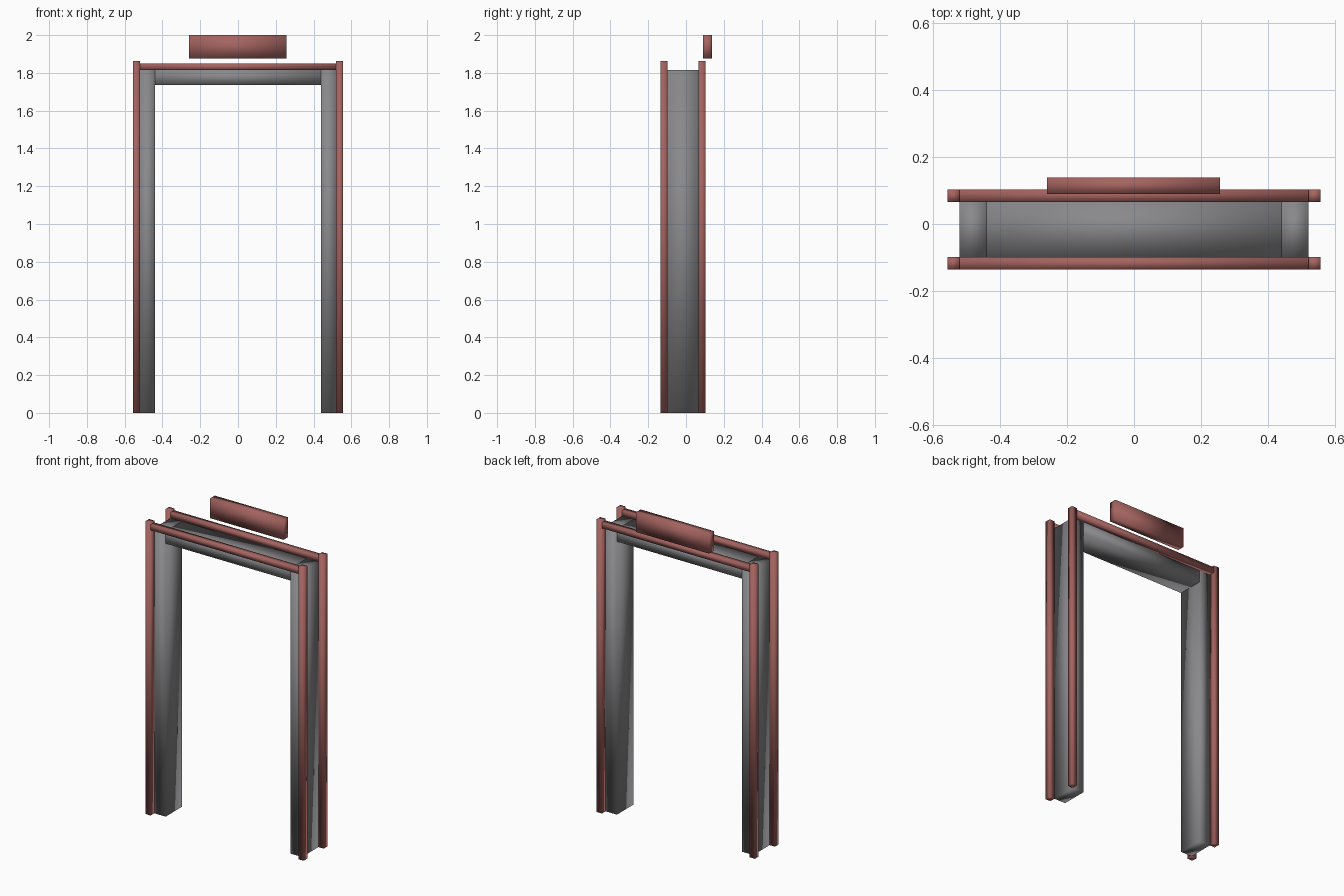
import bpy
import bmesh

cube = bpy.data.objects.get("Cube")
if cube:
    bpy.data.objects.remove(cube, do_unlink=True)


def make_material(name, rgb):
    mat = bpy.data.materials.new(name)
    mat.use_nodes = True
    mat.diffuse_color = (*rgb, 1)
    mat.node_tree.nodes["Principled BSDF"].inputs["Base Color"].default_value = (*rgb, 1)
    return mat


red = make_material("dusty red", (0.37, 0.125, 0.115))
grey = make_material("mid grey", (0.25, 0.25, 0.26))


def box(name, xs, ys, zs, mat):
    """Softly shaded box spanning the given ranges."""
    mesh = bpy.data.meshes.new(name)
    bm = bmesh.new()
    bmesh.ops.create_cube(bm, size=1)
    for v in bm.verts:
        for axis, (low, high) in enumerate((xs, ys, zs)):
            v.co[axis] = low if v.co[axis] < 0 else high
    for face in bm.faces:
        face.smooth = True
    bm.to_mesh(mesh)
    bm.free()
    mesh.materials.append(mat)
    obj = bpy.data.objects.new(name, mesh)
    bpy.context.collection.objects.link(obj)
    return obj


INNER, OUTER, EDGE = 0.44, 0.52, 0.557
TOP = 1.815
PANEL_Y = (-0.099, 0.066)
TRIM_Y = {"front": (-0.136, -0.099), "back": (0.066, 0.103)}

# Grey side panels and the beam between them
for side, s in (("left", 1), ("right", -1)):
    box(side + "_panel", sorted((s * INNER, s * OUTER)), PANEL_Y, (0, TOP), grey)
box("top_beam", (-INNER, INNER), PANEL_Y, (1.737, TOP), grey)

# Red corner posts and cross rails
for place, ys in TRIM_Y.items():
    for side, s in (("left", 1), ("right", -1)):
        box(f"{place}_{side}_post", sorted((s * OUTER, s * EDGE)), ys, (0, 1.862), red)
    box(place + "_rail", (-OUTER, OUTER), ys, (TOP, 1.85), red)

# Sign board floating above the back rail
box("sign_board", (-0.26, 0.257), (0.09, 0.138), (1.875, 2.0), red)
